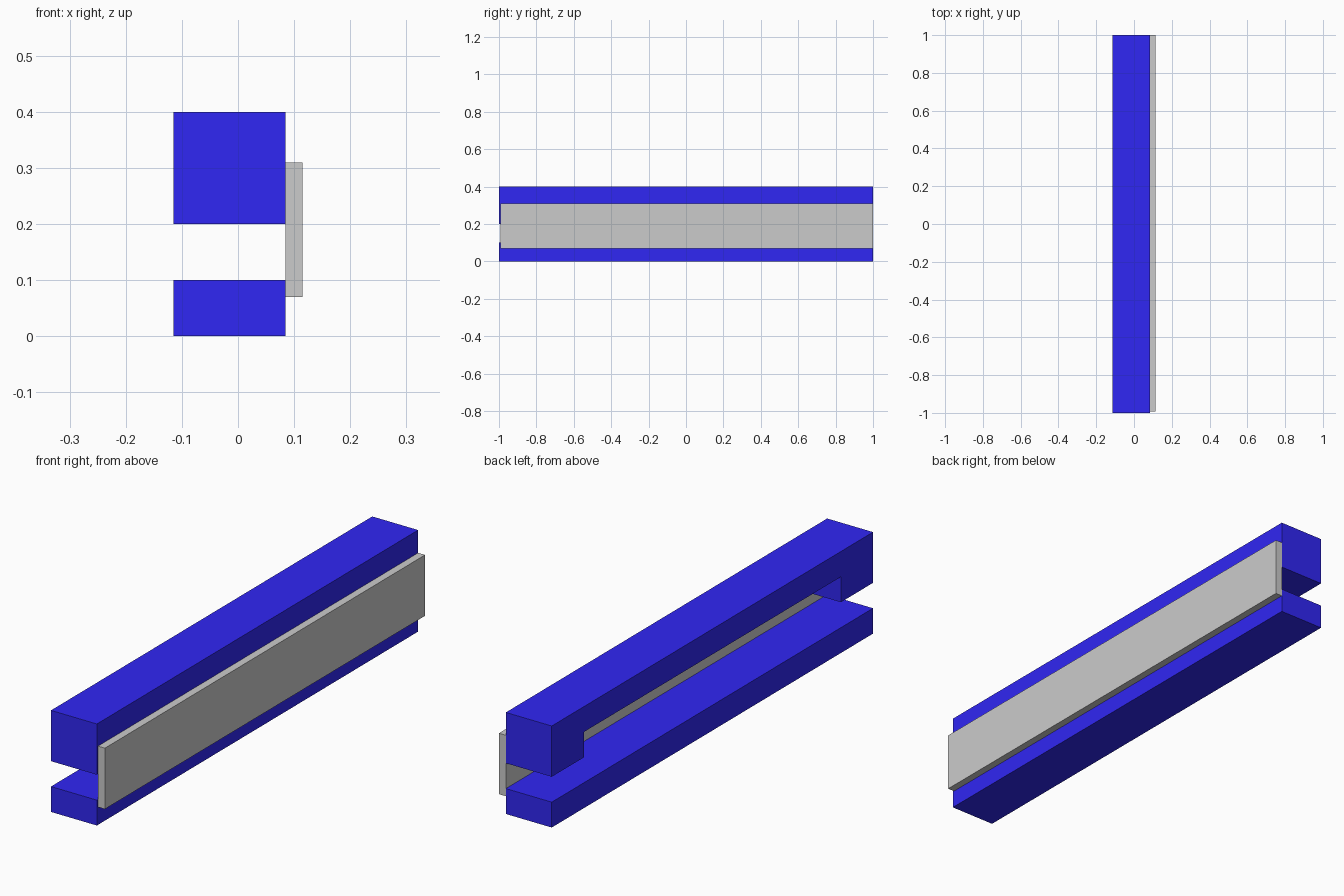
import bpy, bmesh

if "Cube" in bpy.data.objects:
    bpy.data.objects.remove(bpy.data.objects["Cube"])

blue = bpy.data.materials.new("blue_paint")
blue.diffuse_color = (0.03, 0.02, 0.9, 1)
blue.use_nodes = True
blue.node_tree.nodes["Principled BSDF"].inputs["Base Color"].default_value = blue.diffuse_color


def extrude_x(name, profile, x0, x1, material=None):
    """Extrude a (y, z) outline from x0 to x1."""
    bm = bmesh.new()
    face = bm.faces.new([bm.verts.new((x0, y, z)) for y, z in profile])
    ext = bmesh.ops.extrude_face_region(bm, geom=[face])
    verts = [g for g in ext["geom"] if isinstance(g, bmesh.types.BMVert)]
    bmesh.ops.translate(bm, verts=verts, vec=(x1 - x0, 0, 0))
    bmesh.ops.recalc_face_normals(bm, faces=bm.faces)
    mesh = bpy.data.meshes.new(name)
    bm.to_mesh(mesh)
    bm.free()
    if material:
        mesh.materials.append(material)
    obj = bpy.data.objects.new(name, mesh)
    bpy.context.collection.objects.link(obj)
    return obj


def rect(y0, y1, z0, z1):
    return [(y0, z0), (y1, z0), (y1, z1), (y0, z1)]


# Lower rail
extrude_x("lower_rail", rect(-1, 1, 0, 0.1), -0.115, 0.085, blue)

# Upper rail with a drop block at each end
half = [(0.8, 0.3), (0.8, 0.2), (1, 0.2), (1, 0.4)]
outline = half + [(-y, z) for y, z in reversed(half)]
extrude_x("upper_rail", outline, -0.115, 0.085, blue)

# Grey plate joining the rails on the right side
extrude_x("side_plate", rect(-0.993, 1, 0.07, 0.31), 0.085, 0.115)
